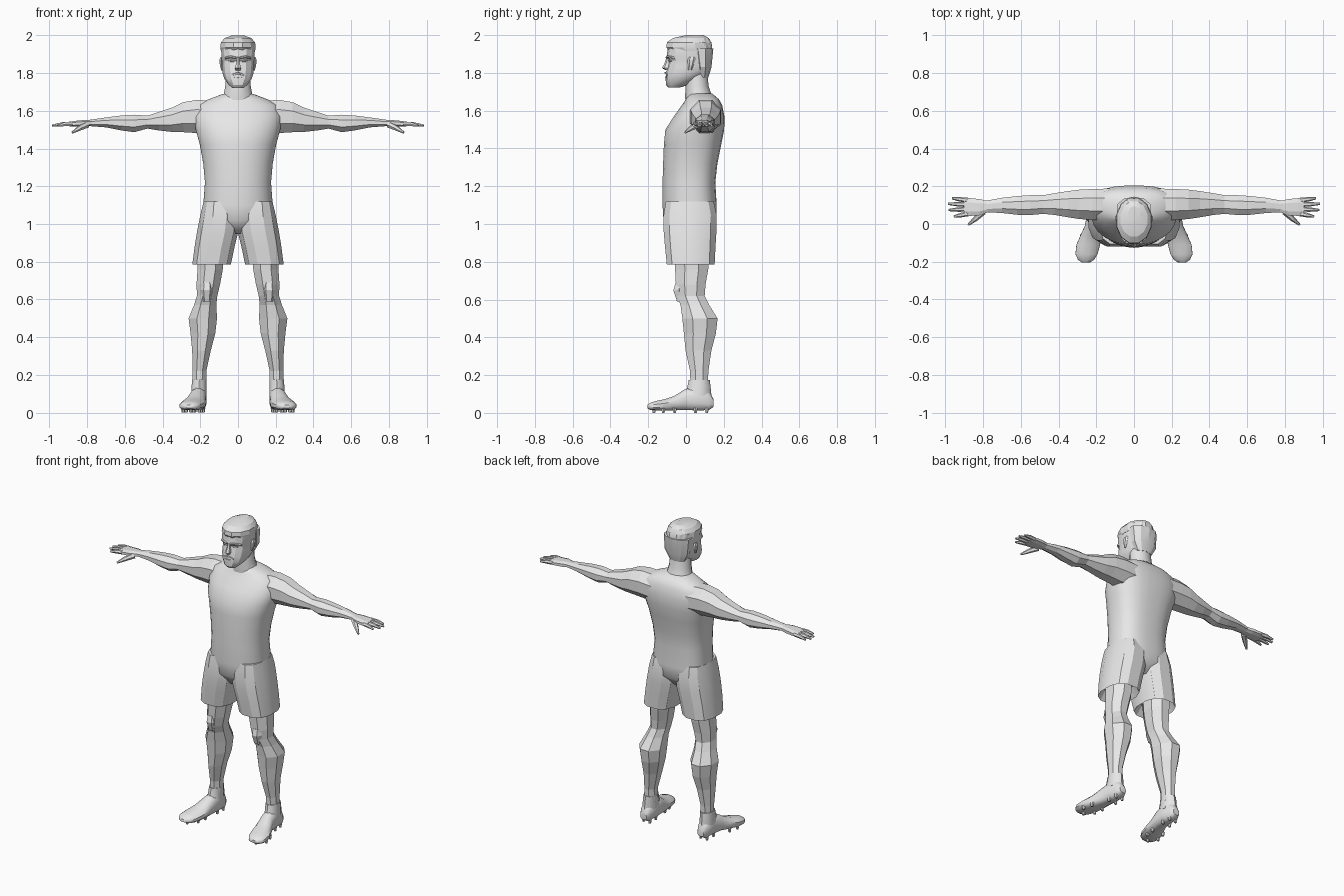
import bpy, bmesh, math
from mathutils import Vector

grey = bpy.data.materials.new("plain grey")
grey.diffuse_color = (0.8, 0.8, 0.8, 1)


def finish(name, bm, mirror, smooth):
    bmesh.ops.recalc_face_normals(bm, faces=bm.faces)
    me = bpy.data.meshes.new(name)
    bm.to_mesh(me)
    bm.free()
    me.materials.append(grey)
    ob = bpy.data.objects.new(name, me)
    bpy.context.collection.objects.link(ob)
    if mirror:
        ob.modifiers.new("mirror", "MIRROR").use_mirror_merge = False
    if smooth:
        bpy.ops.object.select_all(action='DESELECT')
        ob.select_set(True)
        bpy.context.view_layer.objects.active = ob
        bpy.ops.object.shade_smooth_by_angle(angle=math.radians(smooth))
    return ob


def skin(bm, rings):
    rows = [[bm.verts.new(p) for p in r] for r in rings]
    n = len(rows[0])
    for a, b in zip(rows, rows[1:]):
        for i in range(n):
            j = (i + 1) % n
            bm.faces.new((a[i], a[j], b[j], b[i]))
    bm.faces.new(rows[0])
    bm.faces.new(rows[-1][::-1])


def loft(name, axis, rows, n=8, power=(2, 2), mirror=True, smooth=0):
    """Rows are (position, u0, u1, v0, v1); power squares the low-v and high-v halves."""
    rings = []
    for t, u0, u1, v0, v1 in rows:
        ring = []
        for i in range(n):
            a = 2 * math.pi * (i + 0.5) / n
            c, s = math.cos(a), math.sin(a)
            e = 2 / power[1 if s > 0 else 0]
            u = (u0 + u1) / 2 + (u1 - u0) / 2 * math.copysign(abs(c) ** e, c)
            v = (v0 + v1) / 2 + (v1 - v0) / 2 * math.copysign(abs(s) ** e, s)
            ring.append({'x': (t, u, v), 'y': (u, t, v), 'z': (u, v, t)}[axis])
        rings.append(ring)
    bm = bmesh.new()
    skin(bm, rings)
    return finish(name, bm, mirror, smooth)


def tubes(name, paths, n=6):
    """Tapered tubes through (x, y, z, radius) points."""
    bm = bmesh.new()
    for path in paths:
        rings = []
        d = (Vector(path[-1][:3]) - Vector(path[0][:3])).normalized()
        side = d.cross(Vector((0, 0, 1))).normalized()
        up = side.cross(d)
        for *p, r in path:
            rings.append([Vector(p) + r * (side * math.cos(2 * math.pi * i / n)
                          + up * math.sin(2 * math.pi * i / n)) for i in range(n)])
        skin(bm, rings)
    return finish(name, bm, True, 0)


def centred(rows):
    return [(z, -w, w, y0, y1) for z, w, y0, y1 in rows]


# Shirt: smooth, rounded chest and a flatter back
loft("shirt", 'z', centred([
    (0.95, .04, -.07, .10), (1.02, .18, -.12, .16), (1.10, .185, -.125, .163),
    (1.22, .176, -.125, .156), (1.32, .185, -.122, .167), (1.42, .203, -.118, .187),
    (1.50, .225, -.11, .203), (1.57, .235, -.065, .204), (1.63, .215, -.022, .192),
    (1.66, .16, -.002, .175), (1.69, .08, .01, .14)]),
    n=28, power=(2.1, 2.7), mirror=False, smooth=60)

# Shorts, with a recessed hem
loft("shorts_leg", 'z', [
    (.84, .07, .215, -.07, .13), (.785, .035, .245, -.105, .155),
    (.88, .015, .233, -.115, .16), (.96, -.005, .22, -.122, .165),
    (1.05, -.01, .202, -.122, .166), (1.12, .01, .185, -.11, .15)],
    n=12, power=(2.5, 2.5), smooth=25)

# Bare legs
loft("leg", 'z', [
    (.86, .07, .22, -.07, .13), (.76, .075, .22, -.065, .125), (.68, .09, .225, -.06, .11),
    (.62, .105, .222, -.052, .105), (.57, .11, .238, -.035, .13), (.50, .105, .268, -.027, .175),
    (.42, .115, .257, -.018, .165), (.33, .14, .247, -.008, .14),
    (.22, .165, .243, .018, .122), (.10, .165, .243, .02, .12)])
tubes("kneecap", [[(.165, -.03, .69, .03), (.165, -.037, .65, .034), (.165, -.026, .59, .025)]])

# Shoes: upper, collar and studs
loft("shoe", 'y', [
    (.145, .185, .23, .03, .075), (.12, .17, .245, .013, .12), (.05, .165, .25, .012, .145),
    (-.01, .168, .262, .014, .125), (-.06, .172, .285, .013, .092),
    (-.11, .178, .307, .012, .074), (-.16, .192, .312, .013, .064),
    (-.19, .21, .298, .016, .054), (-.205, .235, .275, .024, .042)],
    n=12, power=(3, 2), smooth=40)
loft("shoe_collar", 'z', [
    (.09, .165, .25, -.01, .135), (.14, .166, .248, .008, .13),
    (.175, .165, .245, .015, .126)], n=10, smooth=40)
tubes("studs", [[(x, y, 0, .008), (x, y + .0001, .025, .012)] for x, y in
                [(.185, .11), (.23, .11), (.185, .05), (.235, .05),
                 (.195, -.06), (.275, -.06), (.205, -.12), (.29, -.12), (.25, -.17)]])

# Arms from inside the shoulder to the wrist
loft("arm", 'x', [
    (.12, .01, .195, 1.47, 1.66), (.22, .015, .192, 1.475, 1.665), (.29, .02, .188, 1.48, 1.652),
    (.35, .03, .18, 1.483, 1.622), (.42, .043, .168, 1.492, 1.598),
    (.48, .05, .157, 1.503, 1.577), (.55, .043, .157, 1.483, 1.583),
    (.62, .045, .152, 1.493, 1.578), (.70, .055, .142, 1.51, 1.567),
    (.79, .06, .125, 1.518, 1.553)])

# Hands
loft("palm", 'x', [
    (.77, .062, .123, 1.52, 1.553), (.82, .043, .135, 1.515, 1.552),
    (.87, .04, .14, 1.515, 1.547), (.90, .045, .137, 1.518, 1.542)], power=(2.6, 2.6))
tubes("fingers", [[(.88, y, 1.531, .013), (.5 * (.88 + tip), y + k / 2, 1.529, .012),
                   (tip, y + k, 1.522, .006)] for y, tip, k in
                  [(.054, .955, -.014), (.079, .982, -.005), (.103, .985, .004), (.126, .965, .01)]])
tubes("thumb", [[(.80, .065, 1.527, .018), (.84, .028, 1.508, .014), (.878, -.004, 1.485, .006)]])

# Neck
loft("neck", 'z', centred([
    (1.62, .11, .0, .17), (1.67, .082, -.008, .142), (1.73, .07, -.004, .122),
    (1.82, .066, .0, .112)]), n=12, mirror=False, smooth=35)

# Head: bearded jaw, eye hollow, brow and crown
loft("head", 'z', centred([
    (1.722, .032, -.095, -.035), (1.737, .05, -.106, .015), (1.77, .074, -.108, .075),
    (1.80, .084, -.105, .118), (1.835, .087, -.096, .13), (1.865, .088, -.09, .137),
    (1.885, .09, -.103, .14), (1.92, .091, -.098, .14), (1.96, .09, -.093, .135),
    (1.985, .068, -.06, .12)]), n=14, power=(2.3, 2.2), mirror=False, smooth=25)

# Hair: swept-up cap
loft("hair", 'z', centred([
    (1.915, .093, -.09, .143), (1.935, .097, -.108, .143), (1.962, .094, -.105, .137),
    (1.985, .074, -.07, .122), (2.0, .032, .0, .095)]),
    n=12, mirror=False, smooth=20)
loft("hair_nape", 'z', centred([
    (1.775, .055, .06, .118), (1.83, .086, .045, .135), (1.93, .095, .02, .145)]),
    n=10, mirror=False, smooth=20)

# Facial features
loft("nose", 'z', centred([
    (1.815, .014, -.11, -.08), (1.826, .019, -.127, -.08), (1.85, .012, -.114, -.08),
    (1.885, .008, -.102, -.08)]), n=6, mirror=False)
loft("brow", 'x', [
    (.01, -.109, -.085, 1.876, 1.888), (.04, -.104, -.075, 1.88, 1.894),
    (.07, -.078, -.05, 1.874, 1.886)], n=6)
loft("eye", 'x', [
    (.018, -.094, -.08, 1.861, 1.866), (.034, -.094, -.07, 1.857, 1.87),
    (.05, -.084, -.06, 1.861, 1.866)], n=6)
loft("moustache", 'x', [
    (-.035, -.102, -.08, 1.782, 1.795), (0, -.115, -.08, 1.793, 1.808),
    (.035, -.102, -.08, 1.782, 1.795)], n=6, mirror=False)
loft("lower_lip", 'x', [
    (-.025, -.106, -.08, 1.778, 1.782), (0, -.114, -.08, 1.772, 1.784),
    (.025, -.106, -.08, 1.778, 1.782)], n=6, mirror=False)
loft("ear", 'z', [
    (1.815, .08, .09, .012, .03), (1.84, .08, .097, .01, .04),
    (1.87, .08, .1, .008, .05), (1.885, .08, .094, .018, .045)], n=6)
